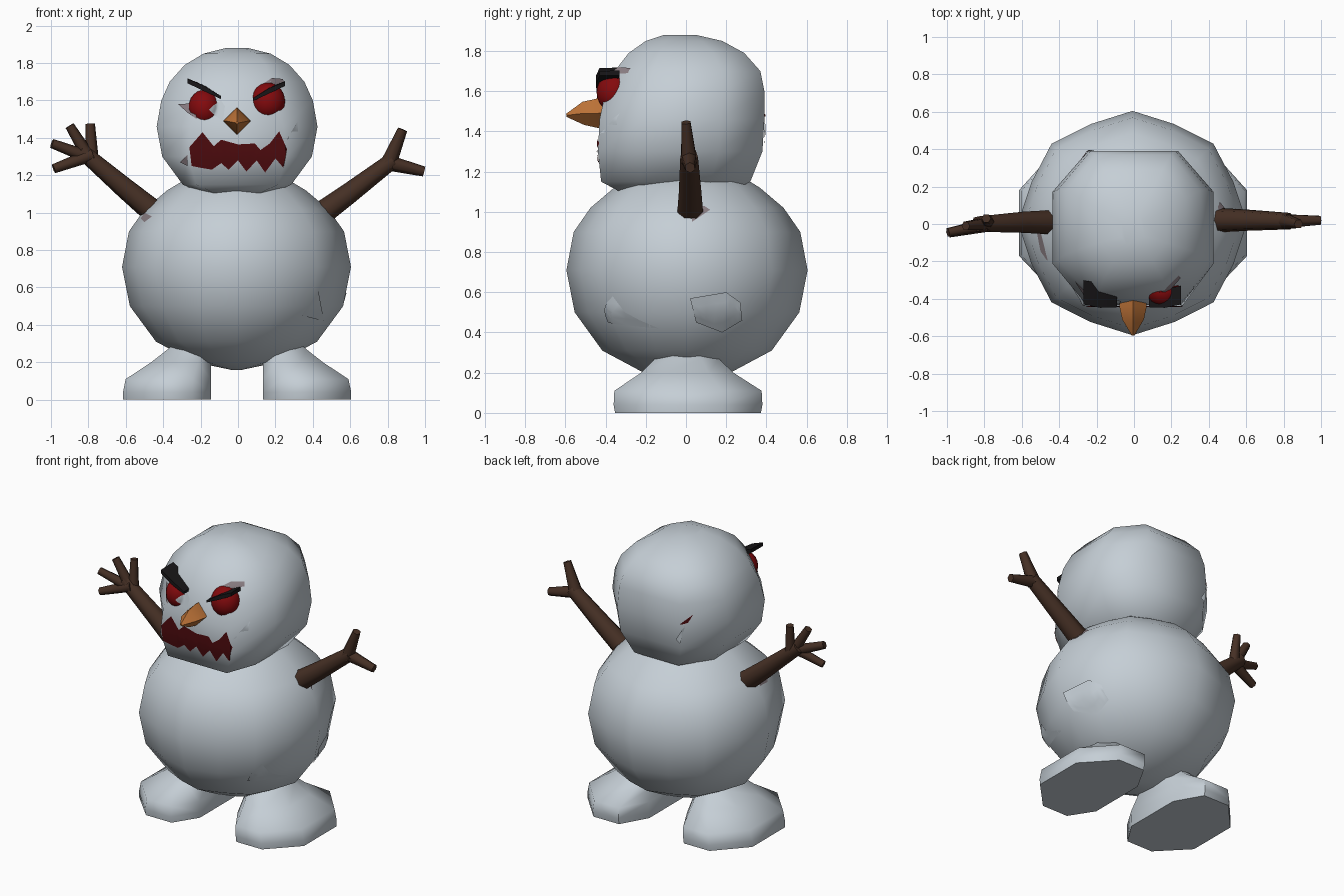
import bpy, bmesh, math
from mathutils import Vector, Matrix
from mathutils.bvhtree import BVHTree

if "Cube" in bpy.data.objects:
    bpy.data.objects.remove(bpy.data.objects["Cube"])


def material(name, rgb):
    m = bpy.data.materials.new(name)
    m.diffuse_color = (*rgb, 1)
    m.use_nodes = True
    m.node_tree.nodes["Principled BSDF"].inputs["Base Color"].default_value = m.diffuse_color
    return m


SNOW = material("snow", (0.56, 0.62, 0.67))
BARK = material("bark", (0.06, 0.029, 0.018))
RED = material("eye red", (0.23, 0.003, 0.004))
DARK_RED = material("mouth red", (0.07, 0.003, 0.004))
ORANGE = material("carrot orange", (0.52, 0.175, 0.04))
BLACK = material("coal black", (0.009, 0.008, 0.009))
MAUVE = material("bruised snow", (0.27, 0.22, 0.24))


def finish(name, bm, mat, angle=40, fix_normals=True):
    if fix_normals:
        bmesh.ops.recalc_face_normals(bm, faces=bm.faces[:])
    me = bpy.data.meshes.new(name)
    bm.to_mesh(me)
    bm.free()
    ob = bpy.data.objects.new(name, me)
    bpy.context.collection.objects.link(ob)
    me.materials.append(mat)
    bpy.ops.object.select_all(action='DESELECT')
    ob.select_set(True)
    bpy.context.view_layer.objects.active = ob
    bpy.ops.object.shade_smooth_by_angle(angle=math.radians(angle))
    return ob


def loft(name, rings, mat, angle=40):
    bm = bmesh.new()
    vs = [[bm.verts.new(p) for p in r] for r in rings]
    n = len(vs[0])
    for a, b in zip(vs, vs[1:]):
        for i in range(n):
            bm.faces.new((a[i], a[(i + 1) % n], b[(i + 1) % n], b[i]))
    bm.faces.new(vs[0][::-1])
    bm.faces.new(vs[-1])
    return finish(name, bm, mat, angle)


def tube(name, path, radii, mat, sides=7, angle=60):
    pts = [Vector(p) for p in path]
    rings = []
    for i, p in enumerate(pts):
        t = (pts[min(i + 1, len(pts) - 1)] - pts[max(i - 1, 0)]).normalized()
        u = t.cross(Vector((0, 1, 0.05))).normalized()
        if sides == 4:
            u = Vector((1, 0, 0))
        w = t.cross(u)
        rings.append([p + radii[i] * (math.cos(k * math.tau / sides) * u
                                      + math.sin(k * math.tau / sides) * w)
                      for k in range(sides)])
    return loft(name, rings, mat, angle)


def ball(name, center, size, mat, subdiv=2):
    bm = bmesh.new()
    bmesh.ops.create_icosphere(bm, subdivisions=subdiv, radius=1)
    bm.transform(Matrix.Translation(center) @ Matrix.Diagonal((*size, 1)))
    return finish(name, bm, mat)


def decal(name, outline, targets, mat, side='front', lift=0.006):
    """Thin plate cut to an outline and laid on the nearest target surface."""
    bm = bmesh.new()
    start, d = {'front': (lambda a, b: Vector((a, -3, b)), Vector((0, 1, 0))),
                'right': (lambda a, b: Vector((3, a, b)), Vector((-1, 0, 0))),
                'back': (lambda a, b: Vector((a, 3, b)), Vector((0, -1, 0)))}[side]
    bm.faces.new([bm.verts.new(start(a, b)) for a, b in outline])
    bmesh.ops.triangulate(bm, faces=bm.faces[:])
    bmesh.ops.subdivide_edges(bm, edges=bm.edges[:], cuts=3, use_grid_fill=True)
    trees = [BVHTree.FromPolygons([v.co for v in t.data.vertices],
                                  [p.vertices[:] for p in t.data.polygons])
             for t in targets]
    for v in bm.verts[:]:
        hits = [h for h in (t.ray_cast(v.co, d) for t in trees) if h[0]]
        if hits:
            v.co = min(hits, key=lambda h: h[3])[0] - d * lift
        else:
            bm.verts.remove(v)
    bm.normal_update()
    flip = [f for f in bm.faces if f.normal.dot(d) > 0]
    bmesh.ops.reverse_faces(bm, faces=flip)
    return finish(name, bm, mat, fix_normals=False)


# Body: rounded octagon rings
body_rings = []
for z, r in [(.16, .03), (.20, .22), (.31, .43), (.50, .57), (.71, .612),
             (.90, .575), (1.02, .49), (1.12, .37), (1.21, .22)]:
    ring = []
    for k in range(16):
        a, s = k * math.tau / 16, r * (0.955 if k % 2 else 1)
        ring.append((s * math.cos(a) - .008, .98 * s * math.sin(a) + .005, z))
    body_rings.append(ring)
body = loft("body", body_rings, SNOW)

# Head: eight-sided rings given as height, half width, front corner, front and back
head_rings = []
for z, rx, e, f, b in [(1.09, .16, .58, -.31, .21), (1.15, .29, .75, -.422, .32),
                       (1.30, .40, .66, -.438, .38), (1.46, .43, .58, -.43, .39),
                       (1.60, .405, .50, -.40, .39), (1.70, .36, .50, -.355, .37),
                       (1.79, .28, .55, -.285, .29), (1.85, .18, .58, -.20, .18),
                       (1.88, .06, .58, -.11, .05)]:
    c, h = (f + b) / 2, (b - f) / 2
    half = [(e * rx, f), (rx, c - 0.47 * h), (rx, c + 0.47 * h), (0.56 * rx, b)]
    ring = half + [(-x, y) for x, y in reversed(half)]
    head_rings.append([(x - 0.005, y, z) for x, y in ring])
head = loft("head", head_rings, SNOW, 75)

# Feet
sole = [(.14, -.20), (.24, -.36), (.43, -.36), (.61, -.17),
        (.61, .18), (.43, .38), (.24, .38), (.14, .20)]
for s, name in ((-1, "left_foot"), (1, "right_foot")):
    rings = []
    for z, k, kx in [(0, .98, 1), (0.04, 1, 1), (0.11, .99, .97),
                     (0.20, .62, .68), (0.27, .43, .49), (0.31, .3, .4)]:
        rings.append([(s * (.14 + (x - .14) * kx) - 0.005, y * k, z) for x, y in sole])
    loft(name, rings, SNOW, 60)

# Stick arms and twig fingers
tube("left_arm", [(-.43, .01, .99), (-.60, .01, 1.13), (-.84, 0, 1.335)],
     [.068, .058, .042], BARK)
for i, (a, b) in enumerate([((-.78, 0, 1.29), (-.995, -.045, 1.37)),
                            ((-.78, -.01, 1.31), (-.985, -.05, 1.235)),
                            ((-.80, 0, 1.30), (-.90, -.01, 1.465)),
                            ((-.78, .01, 1.28), (-.79, .03, 1.475))]):
    tube(f"left_finger_{i + 1}", [a, b], [.036, .025], BARK, 6)
tube("right_arm", [(.43, .02, .98), (.60, .02, 1.105), (.83, .015, 1.28)],
     [.068, .058, .045], BARK)
tube("right_finger_1", [(.80, .015, 1.25), (.88, .0, 1.445)], [.045, .026], BARK, 6)
tube("right_finger_2", [(.79, .015, 1.27), (.995, .02, 1.22)], [.043, .027], BARK, 6)

# Carrot nose
tube("nose", [(-.005, -.36, 1.495), (-.005, -.44, 1.49), (-.005, -.51, 1.49),
              (-.005, -.595, 1.48)], [.06, .073, .058, .008], ORANGE, 4, 30)

# Eyes
left_eye = ball("left_eye", (-.18, -.355, 1.56), (.085, .09, .098), RED, 3)
right_eye = ball("right_eye", (.16, -.355, 1.595), (.092, .09, .10), RED, 3)

# Slanted brows
for name, inner, outer, depth in (("left_brow", (-.09, 1.615), (-.27, 1.705), .13),
                                  ("right_brow", (.08, 1.605), (.25, 1.69), .10)):
    mid = ((inner[0] + outer[0]) / 2, (inner[1] + outer[1]) / 2 + .005)
    rings = []
    for (x, z), t, y0, k in ((inner, .008, -.445, .6), (mid, .016, -.448, 1),
                             (outer, .013, -.43, 1)):
        y1 = y0 + depth * k
        rings.append([(x, y0, z - t), (x, y1, z - t), (x, y1, z + t), (x, y0, z + t * .8)])
    loft(name, rings, BLACK)

# Snow shard biting into the left eye
decal("eye_shard", [(-.155, 1.55), (-.13, 1.575), (-.09, 1.60), (-.07, 1.57),
                    (-.08, 1.49), (-.125, 1.52)], [head, left_eye], SNOW)

# Jagged mouth
decal("mouth", [(-.26, 1.35), (-.19, 1.43), (-.13, 1.355), (-.09, 1.39), (-.045, 1.33),
                (0, 1.365), (.045, 1.325), (.09, 1.37), (.12, 1.335), (.17, 1.37),
                (.22, 1.435), (.262, 1.34), (.243, 1.24), (.20, 1.29), (.145, 1.215),
                (.10, 1.28), (.045, 1.22), (0, 1.28), (-.05, 1.23), (-.09, 1.265),
                (-.14, 1.23), (-.20, 1.24), (-.248, 1.25)], [head], DARK_RED)

# Bruised patches beside the eye, brow and arms
decal("left_eye_patch", [(-.32, 1.58), (-.24, 1.585), (-.22, 1.50), (-.27, 1.535)], [head], MAUVE)
decal("right_brow_patch", [(.12, 1.68), (.18, 1.72), (.24, 1.715), (.25, 1.69)], [head], MAUVE)
decal("mouth_patch", [(-.31, 1.27), (-.27, 1.31), (-.27, 1.25)], [head], MAUVE)
decal("left_arm_patch", [(-.50, .95), (-.46, .98), (-.50, 1.0), (-.52, .97)], [body], MAUVE)
decal("right_arm_patch", [(.03, .95), (.12, 1.01), (.09, 1.03), (.03, 1.03)], [body], MAUVE, 'right')

# Loose snow chips and a crack at the back of the head
decal("side_chip", [(.02, .57), (.05, .45), (.18, .40), (.28, .46), (.27, .55), (.20, .60)],
      [body], SNOW, 'right', 0.009)
decal("front_chip", [(.34, .45), (.43, .58), (.46, .42)], [body], SNOW, 'front', 0.009)
decal("cheek_chip", [(.26, 1.39), (.32, 1.49), (.32, 1.41)], [head], SNOW, 'front', 0.009)
decal("back_chip", [(-.20, 1.36), (-.26, 1.46), (-.23, 1.34)], [head], SNOW, 'back', 0.009)
decal("back_crack", [(-.23, 1.47), (-.29, 1.53), (-.27, 1.48)], [head], DARK_RED, 'back')
